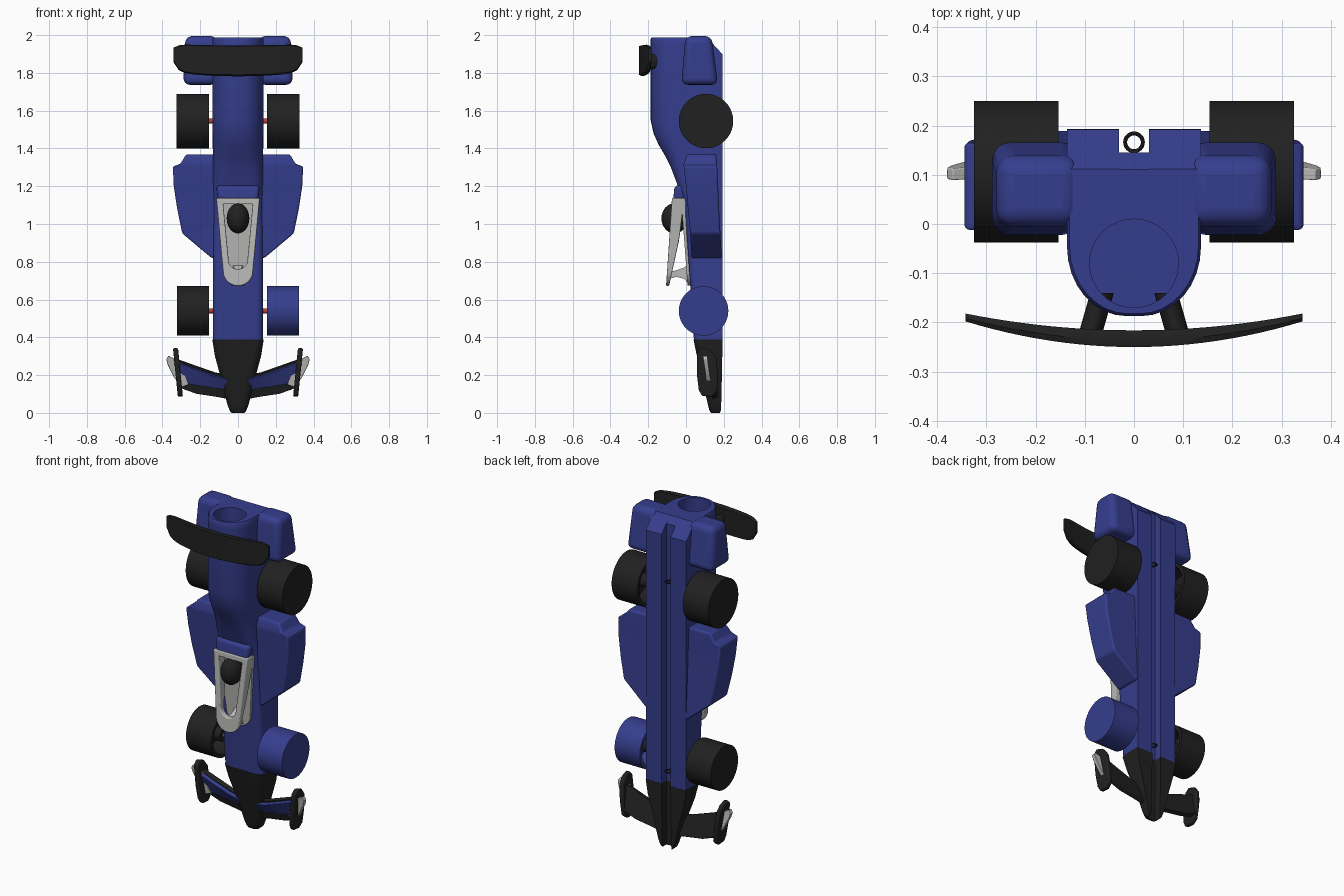
import bpy, bmesh, math
from math import sin, cos, pi

if "Cube" in bpy.data.objects:
    bpy.data.objects.remove(bpy.data.objects["Cube"])


def material(name, r, g, b):
    m = bpy.data.materials.new(name)
    m.diffuse_color = (r, g, b, 1)
    m.use_nodes = True
    m.node_tree.nodes["Principled BSDF"].inputs["Base Color"].default_value = m.diffuse_color
    return m


BLUE = material("blue", 0.036, 0.048, 0.27)
BLACK = material("black", 0.015, 0.015, 0.015)
GREY = material("light_grey", 0.48, 0.48, 0.47)
RED = material("red", 0.5, 0.05, 0.03)


def loft(name, rings, mat, mirror=False, bevel=0, closed=False):
    """Skin a list of equal-length point rings; cap the ends unless closed."""
    bm = bmesh.new()
    vs = [[bm.verts.new(p) for p in ring] for ring in rings]
    n = len(rings[0])
    pairs = list(zip(vs, vs[1:])) + ([(vs[-1], vs[0])] if closed else [])
    for a, b in pairs:
        for i in range(n):
            j = (i + 1) % n
            bm.faces.new((a[i], a[j], b[j], b[i]))
    if not closed:
        bm.faces.new(vs[0])
        bm.faces.new(vs[-1])
    bmesh.ops.recalc_face_normals(bm, faces=bm.faces)
    me = bpy.data.meshes.new(name)
    bm.to_mesh(me)
    bm.free()
    me.materials.append(mat)
    ob = bpy.data.objects.new(name, me)
    bpy.context.collection.objects.link(ob)
    if bevel:
        m = ob.modifiers.new("bevel", 'BEVEL')
        m.width, m.segments, m.limit_method = bevel, 4, 'ANGLE'
        m.angle_limit = math.radians(35)
    if mirror:
        ob.modifiers.new("mirror", 'MIRROR')
    return ob


def rect(z, x0, x1, y0, y1):
    return [(x0, y0, z), (x1, y0, z), (x1, y1, z), (x0, y1, z)]


def circle_x(x, r, y, z, n=48):
    return [(x, y + r * cos(2 * pi * i / n), z + r * sin(2 * pi * i / n)) for i in range(n)]


def body_ring(z, w, top, bottom, rx, ry):
    """Round-topped section with a slot along the flat underside."""
    g = min(0.145, bottom - 0.001)
    half = [(0.03, g), (0.03, bottom), (w, bottom)]
    for i in range(9):
        t = i * pi / 16
        half.append((w - rx + rx * cos(t), top + ry - ry * sin(t)))
    return [(x, y, z) for x, y in half] + [(-x, y, z) for x, y in reversed(half)]


# main body with a round chamber in the tail
body = loft("body", [body_ring(*s) for s in [
    (0.385, .133, .042, .192, .04, .04), (0.68, .133, .022, .192, .035, .035),
    (1.0, .133, 0, .192, .035, .035), (1.12, .133, -.012, .192, .05, .04),
    (1.22, .133, -.05, .192, .07, .06), (1.30, .133, -.08, .192, .085, .08),
    (1.36, .133, -.11, .192, .10, .10), (1.42, .134, -.145, .192, .11, .12),
    (1.48, .135, -.172, .192, .12, .13), (1.55, .136, -.187, .192, .12, .14),
    (1.9, .136, -.187, .192, .12, .14), (1.95, .136, -.187, .146, .12, .14),
    (1.978, .136, -.187, .122, .12, .14), (1.988, .131, -.182, .112, .118, .138)]], BLUE)
bpy.ops.mesh.primitive_cylinder_add(vertices=48, radius=0.09, depth=0.55, location=(0, -0.08, 1.795))
cutter = bpy.context.object
cutter.name = "chamber_cutter"
cutter.data.materials.append(BLUE)
cutter.hide_render = True
cutter.hide_set(True)
cut = body.modifiers.new("chamber", 'BOOLEAN')
cut.operation, cut.object, cut.solver = 'DIFFERENCE', cutter, 'EXACT'

# nose cone
loft("nose", [body_ring(*s) for s in [
    (0.388, .136, .04, .193, .04, .04), (0.3, .122, .058, .192, .045, .04),
    (0.2, .095, .082, .19, .045, .04), (0.1, .07, .103, .188, .045, .035),
    (0.04, .055, .117, .186, .035, .03), (0.012, .044, .124, .184, .03, .025),
    (0.0, .034, .132, .18, .02, .02)]], BLACK)

# side pods and tail pods
loft("side_pod", [rect(*s) for s in [
    (0.82, .12, .14, .03, .19), (0.95, .12, .295, .022, .182), (1.08, .12, .322, .01, .175),
    (1.2, .12, .34, 0, .17), (1.305, .12, .345, -.012, .165), (1.318, .12, .305, -.012, .165),
    (1.368, .12, .275, .005, .16)]], BLUE, True, .028)
loft("tail_pod", [rect(*s) for s in [
    (1.737, .11, .29, -.025, .17), (1.995, .11, .278, -.003, .135)]], BLUE, True, .035)

# headrest behind the driver
loft("headrest", [rect(1.11, -.105, .105, -.07, .05), rect(1.205, -.115, .115, -.06, .05)],
     BLUE, False, .02)


def u_loop(a, b, z0, z1):
    """Flat-topped, round-bottomed outline in x and z."""
    h = [(a + (b - a) * i / 6, z1 + (z0 + b - z1) * i / 6) for i in range(6)]
    h += [(b * cos(t * pi / 16), z0 + b - b * sin(t * pi / 16)) for t in range(9)]
    return h + [(-x, z) for x, z in reversed(h[:-1])]


# cockpit floor and rim
outline = u_loop(.115, .08, .675, 1.135)
loft("cockpit_floor", [[(x, .022 - .075 * (z - .68) + d, z) for x, z in outline]
                       for d in (-.014, .03)], GREY)


# cockpit hoop: low and deep at the back, thin and raised at the front
def hoop_under(z):
    if z > .92:
        return -.035 + (z - .92) * .12
    return -.088 + (z - .68) * .22


def hoop_top(z):
    return -.105 + (z - .68) * .067


hoop = []
for (xo, zo), (xi, zi) in zip(u_loop(.115, .08, .672, 1.137), u_loop(.078, .05, .76, 1.105)):
    hoop.append([(xo, hoop_top(zo), zo), (xi, hoop_top(zi), zi),
                 (xi, hoop_under(zi), zi), (xo, hoop_under(zo), zo)])
loft("cockpit_hoop", hoop, GREY, closed=True, bevel=.006)
pillar = [(-.09, .71, .745, .02), (-.05, .72, .755, .017), (-.01, .71, .77, .02), (.02, .675, .80, .035)]
loft("hoop_pillar", [[(-w, y, a), (w, y, a), (w, y, b), (-w, y, b)] for y, a, b, w in pillar], GREY)

# driver helmet
bpy.ops.mesh.primitive_uv_sphere_add(segments=32, ring_count=16, radius=1, location=(0, -.06, 1.03))
helmet = bpy.context.object
helmet.name = "helmet"
helmet.scale = (.06, .07, .08)
helmet.data.materials.append(BLACK)

# wheels with recessed inner sides, hubs, axles and line eyelets
for end, z, y, r, x0, x1 in [("front", .54, .093, .131, .154, .323), ("rear", 1.545, .106, .144, .153, .325)]:
    for side, s in (("left", -1), ("right", 1)):
        mat = BLUE if (end, side) == ("front", "right") else BLACK
        prof = [(x1, r), (x0, r), (x0, r - .02), (x0 + .11, r - .02)]
        loft(f"{end}_{side}_wheel", [circle_x(s * x, q, y, z, 64) for x, q in prof], mat)
        loft(f"{end}_{side}_hub", [circle_x(s * x, .04, y, z) for x in (x0 + .005, x0 + .12)], BLACK)
    loft(f"{end}_axle", [circle_x(x, .013, y, z, 24) for x in (-.25, .25)], RED)
for name, z in (("front_eyelet", .46), ("rear_eyelet", 1.61)):
    bpy.ops.mesh.primitive_torus_add(major_radius=.018, minor_radius=.004, major_segments=32,
                                     minor_segments=8, location=(0, .166, z))
    bpy.context.object.name = name
    bpy.context.object.data.materials.append(BLACK)
    loft(name + "_stem", [rect(z - .006, -.008, .008, .138, .15), rect(z + .006, -.008, .008, .138, .15)], BLACK)

# rear wing, bowed across its width, on two splayed pylons
wing = []
for i in range(-12, 13):
    u = i / 12
    y = -.25 + .052 * u * u
    t = .034 - .018 * u * u
    low = 1.782 + .02 * u * u + .055 * abs(u) ** 14
    high = 1.945 + .008 * u * u - .02 * abs(u) ** 14
    x = .342 * u
    wing.append([(x, y, low + .008), (x, y, high - .004), (x, y + t * .4, high),
                 (x, y + t, high - .006), (x, y + t, low + .004), (x, y + t * .5, low)])
loft("rear_wing", wing, BLACK)
loft("rear_wing_pylon", [[(x + .024 * cos(t * pi / 12), y, 1.86 + .04 * sin(t * pi / 12)) for t in range(24)]
                         for x, y in ((.065, -.14), (.09, -.228))], BLACK, True)


# front wing planes, end plates and fins
def plane(name, stations, front, back, mat):
    rings = []
    for x, za, zb in stations:
        rings.append([(x, front, za), (x, back, za + .01), (x, back - .04, zb), (x, front - .04, zb - .008)])
    return loft(name, rings, mat, True, .004)


plane("front_wing", [(.04, .07, .20), (.12, .085, .215), (.22, .10, .25), (.318, .135, .285)],
      .142, .168, BLACK)
plane("front_wing_panel", [(.05, .12, .185), (.12, .13, .20), (.22, .145, .235), (.31, .16, .268)],
      .122, .146, BLUE)
plate = [(.085, .09), (.135, .085), (.165, .11), (.17, .2), (.16, .29), (.13, .33), (.085, .345),
         (.06, .32), (.058, .2), (.068, .12)]
loft("front_end_plate", [[(x + .1 * (z - .2), y, z) for y, z in plate] for x in (.303, .33)],
     BLACK, True, .008)
fin = [(.26, .15), (.30, .135), (.34, .19), (.372, .255), (.38, .285), (.368, .302), (.31, .275)]
loft("front_fin", [[(x, .147 - .14 * z + d, z) for x, z in fin] for d in (-.016, .008)],
     GREY, True, .003)

# smooth shading with sharp edges kept
bpy.ops.object.select_all(action='DESELECT')
for ob in bpy.context.scene.objects:
    if ob.type == 'MESH' and not ob.hide_get():
        ob.select_set(True)
        bpy.context.view_layer.objects.active = ob
bpy.ops.object.shade_smooth_by_angle(angle=math.radians(35))
